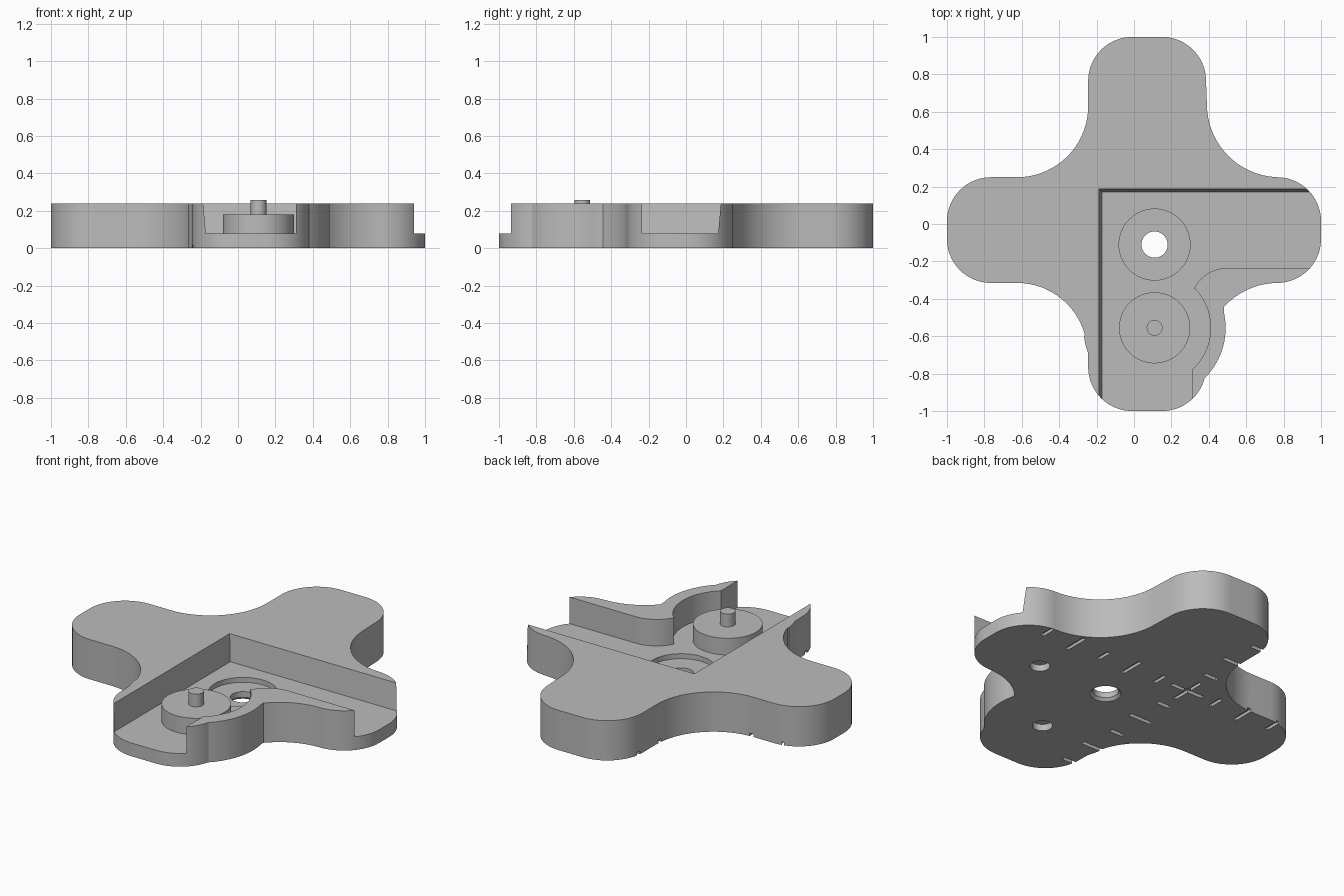
import bpy, bmesh
from math import cos, sin, radians

if "Cube" in bpy.data.objects:
    bpy.data.objects.remove(bpy.data.objects["Cube"], do_unlink=True)

grey = bpy.data.materials.new("plain_grey")
grey.use_nodes = True
colour = (0.5, 0.5, 0.5, 1)
grey.diffuse_color = colour
grey.node_tree.nodes["Principled BSDF"].inputs["Base Color"].default_value = colour

HEIGHT, FLOOR = 0.24, 0.08
PIN = (0.11, -0.555)
SOCKET = (0.11, -0.11)


def arc(cx, cy, r, start, end):
    n = max(3, round(abs(end - start) / 5))
    angles = [radians(start + (end - start) * i / n) for i in range(n + 1)]
    return [(cx + r * cos(a), cy + r * sin(a)) for a in angles]


def finish(name, bm):
    bmesh.ops.recalc_face_normals(bm, faces=bm.faces)
    mesh = bpy.data.meshes.new(name)
    bm.to_mesh(mesh)
    bm.free()
    mesh.materials.append(grey)
    obj = bpy.data.objects.new(name, mesh)
    bpy.context.collection.objects.link(obj)
    return obj


def prism(name, points, z0, z1):
    bm = bmesh.new()
    base = bm.faces.new([bm.verts.new((x, y, z0)) for x, y in points])
    up = bmesh.ops.extrude_face_region(bm, geom=[base])["geom"]
    top = [v for v in up if isinstance(v, bmesh.types.BMVert)]
    bmesh.ops.translate(bm, verts=top, vec=(0, 0, z1 - z0))
    return finish(name, bm)


def cylinder(name, centre, r0, z0, z1, r1=None):
    bm = bmesh.new()
    bmesh.ops.create_cone(bm, cap_ends=True, segments=64, radius1=r0,
                          radius2=r0 if r1 is None else r1, depth=z1 - z0)
    bmesh.ops.translate(bm, verts=bm.verts, vec=(*centre, (z0 + z1) / 2))
    return finish(name, bm)


def activate(obj):
    bpy.ops.object.select_all(action="DESELECT")
    obj.select_set(True)
    bpy.context.view_layer.objects.active = obj


def cut(obj, cutter):
    activate(obj)
    mod = obj.modifiers.new("cut", "BOOLEAN")
    mod.operation, mod.solver, mod.object = "DIFFERENCE", "EXACT", cutter
    bpy.ops.object.modifier_apply(modifier=mod.name)
    bpy.data.objects.remove(cutter, do_unlink=True)


# Four-lobed body outline, counter-clockwise, with a bulge around the pin
R = 0.235
outline = (
    arc(0.765, -0.08, R, -90, 0) + arc(0.765, 0.015, R, 0, 90)
    + arc(0.78, 0.64, 0.39, 270, 180)
    + arc(0.15, 0.765, R, 0, 90) + arc(-0.01, 0.765, R, 90, 180)
    + arc(-0.625, 0.63, 0.38, 0, -90)
    + arc(-0.765, 0.015, R, 90, 180) + arc(-0.765, -0.08, R, 180, 270)
    + arc(-0.625, -0.69, 0.375, 90, 15)
    + arc(*PIN, 0.38, 187, 200)
    + arc(-0.01, -0.765, R, 180, 270) + arc(0.15, -0.765, R, 270, 346)
    + arc(*PIN, 0.38, -45, 13)
    + arc(0.77, -0.705, 0.39, 138, 90)
)
# Drop repeated points where arcs meet
outline = [p for i, p in enumerate(outline)
           if abs(p[0] - outline[i - 1][0]) + abs(p[1] - outline[i - 1][1]) > 1e-4]
body = prism("body", outline, 0, HEIGHT)

# Pocket with two leaning walls, leaving a curved island
pocket_points = (
    [(-0.172, 0.172), (-0.172, -1.2), (0.31, -1.2)]
    + arc(*PIN, 0.3, -48, 43) + arc(0.5, -0.435, 0.2, 153, 90)
    + [(1.2, -0.235), (1.2, 0.172)]
)
pocket = prism("pocket_cutter", pocket_points, FLOOR, 0.3)
for v in pocket.data.vertices:
    if v.co.z > 0.2:
        if v.co.x < 0:
            v.co.x -= 0.02
        if v.co.y > 0:
            v.co.y += 0.02
cut(body, pocket)

# Round recess with a through hole, chamfered underneath
cut(body, cylinder("recess_cutter", SOCKET, 0.19, 0.05, 0.15))
cut(body, cylinder("hole_cutter", SOCKET, 0.07, -0.1, 0.2))
cut(body, cylinder("chamfer_cutter", SOCKET, 0.095, -0.01, 0.018, 0.068))

# Blind holes in the underside
for spot in ((0.58, -0.11), (0.15, -0.6)):
    cut(body, cylinder("blind_hole_cutter", spot, 0.055, -0.05, 0.04))

# Two rows of shallow tick grooves underneath, crossing at the pocket corner
for axis in (0, 1):
    bm = bmesh.new()
    for k in range(-5, 6):
        length = 0.22 if k == 0 else (0.15 if k % 2 == 0 else 0.09)
        box = bmesh.ops.create_cube(bm, size=1)["verts"]
        size = [0.024, 0.024, 0.036]
        size[1 - axis] = length
        place = [-0.213, 0.2, 0]
        place[axis] += 0.2 * k
        bmesh.ops.scale(bm, verts=box, vec=size)
        bmesh.ops.translate(bm, verts=box, vec=place)
    cut(body, finish("tick_cutter", bm))

# Pedestal and pin
pedestal = cylinder("pedestal", PIN, 0.19, FLOOR - 0.005, 0.18)
pin = cylinder("pin", PIN, 0.042, 0.175, 0.257)

for obj in (body, pedestal, pin):
    activate(obj)
    bpy.ops.object.shade_smooth_by_angle(angle=radians(25))
